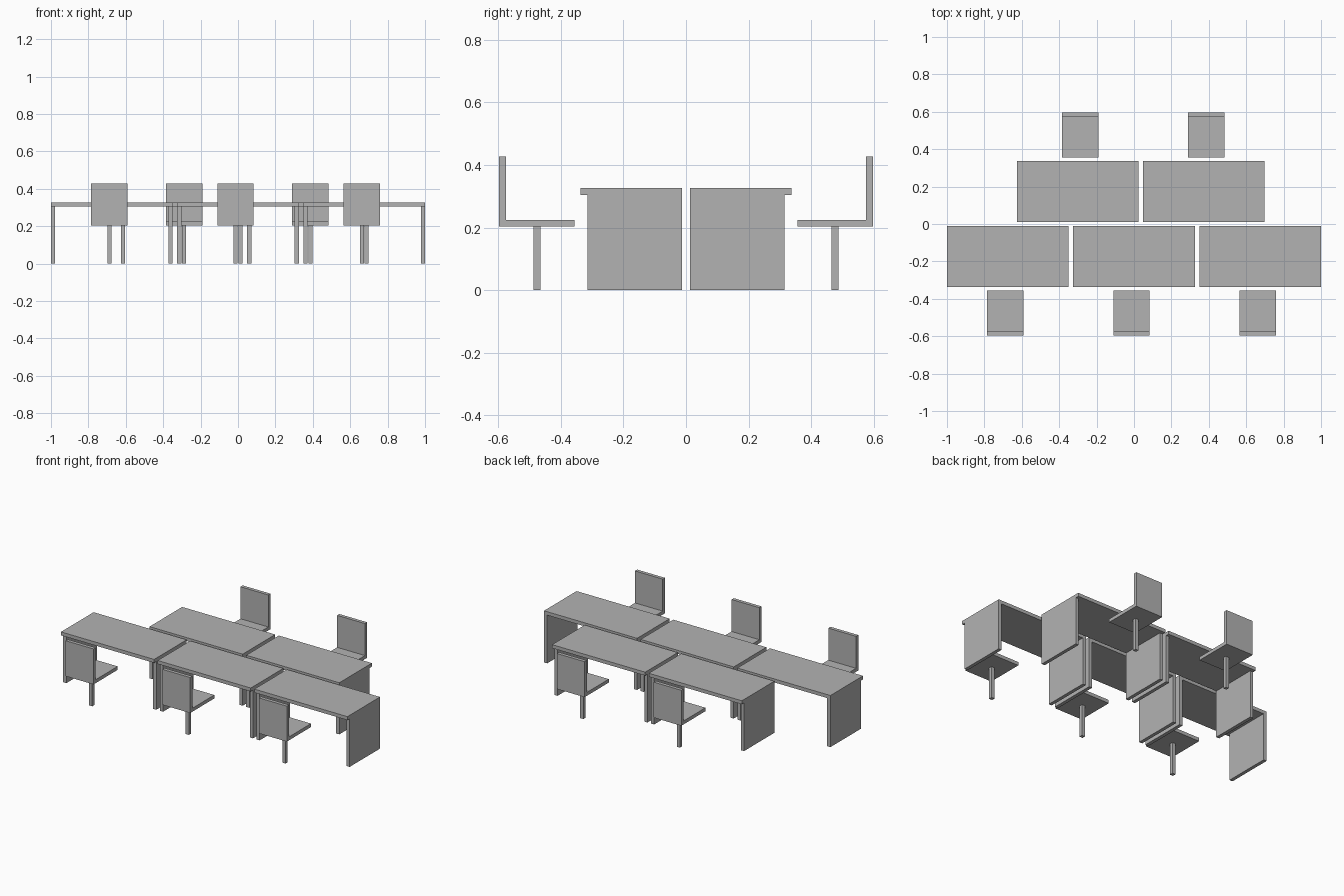
import bpy

if "Cube" in bpy.data.objects:
    bpy.data.objects.remove(bpy.data.objects["Cube"], do_unlink=True)

GREY = (0.45, 0.45, 0.45, 1)
mat = bpy.data.materials.new("plain_grey")
mat.use_nodes = True
mat.diffuse_color = GREY
mat.node_tree.nodes["Principled BSDF"].inputs["Base Color"].default_value = GREY

T = 0.022          # board thickness
DESK_W = 0.65
DESK_TOP = 0.326
SEAT_TOP = 0.225


def box(name, x, y, z):
    """Box spanning the given (low, high) ranges."""
    spans = [sorted(r) for r in (x, y, z)]
    bpy.ops.mesh.primitive_cube_add(size=1, location=[(a + b) / 2 for a, b in spans])
    ob = bpy.context.object
    ob.name = name
    ob.scale = [b - a for a, b in spans]
    bpy.ops.object.transform_apply(location=False, rotation=False, scale=True)
    ob.data.materials.append(mat)


def workstation(cx, side, tag):
    """Desk and chair; side is -1 for the front row, 1 for the back row."""
    def ys(a, b):
        return side * a, side * b

    # desk: top and two end panels, top overhanging toward the chair
    x0, x1 = cx - DESK_W / 2, cx + DESK_W / 2
    under = DESK_TOP - T
    box(tag + "_desk_top", (x0, x1), ys(0.012, 0.337), (under, DESK_TOP))
    box(tag + "_desk_panel_right", (x0, x0 + T), ys(0.012, 0.315), (0, under))
    box(tag + "_desk_panel_left", (x1 - T, x1), ys(0.012, 0.315), (0, under))

    # chair: seat, backrest and single post
    c = cx + side * 0.013
    w = 0.097
    seat_under = SEAT_TOP - T
    box(tag + "_seat", (c - w, c + w), ys(0.356, 0.597 - T), (seat_under, SEAT_TOP))
    box(tag + "_backrest", (c - w, c + w), ys(0.597 - T, 0.597), (seat_under, 0.427))
    box(tag + "_chair_post", (c - T / 2, c + T / 2), ys(0.465, 0.465 + T), (0, seat_under))


for i in range(3):
    workstation((i - 1) * 0.675, -1, f"front_{i + 1}")
for i in range(2):
    workstation(-0.301 + i * 0.675, 1, f"back_{i + 1}")
